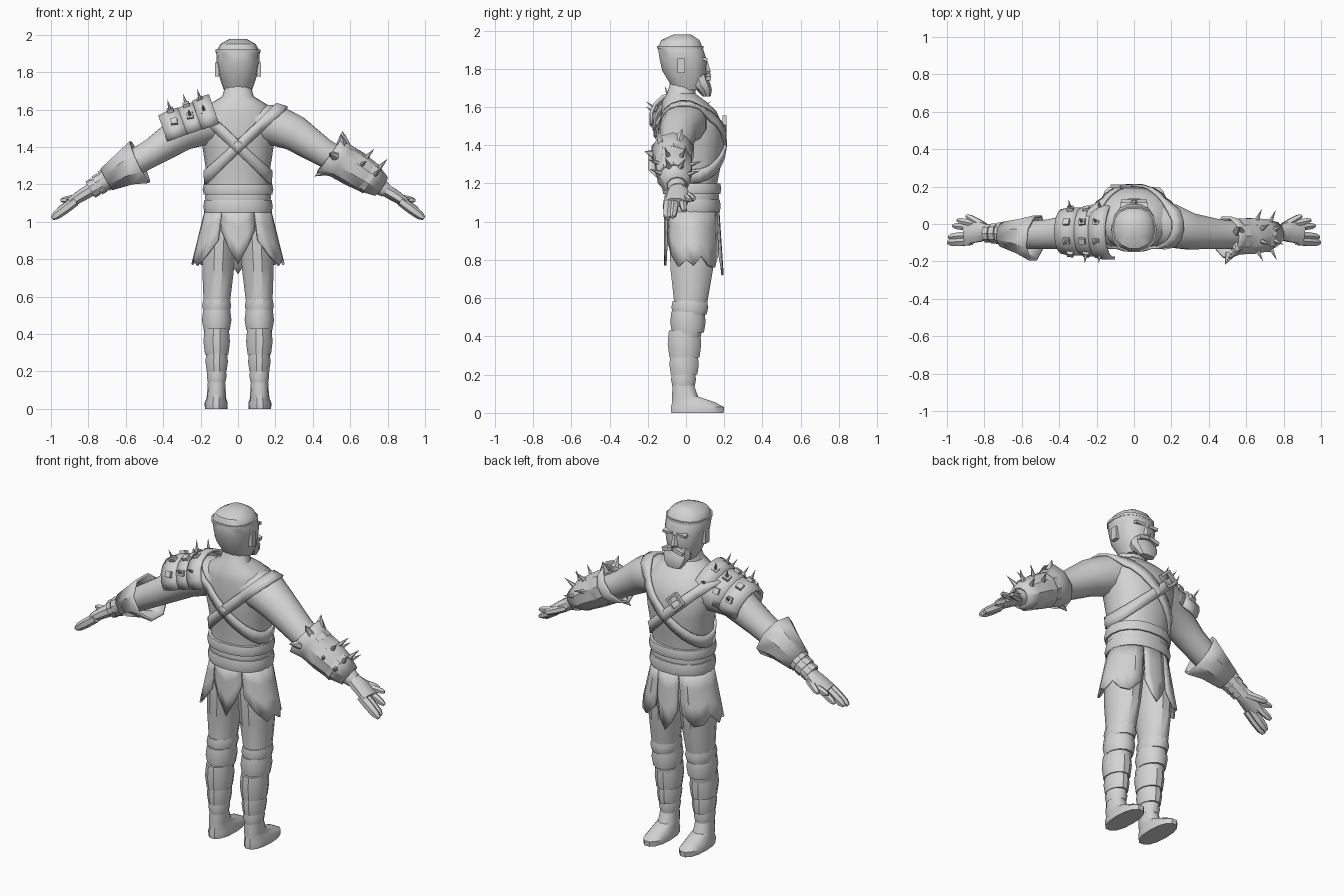
import bpy, bmesh, math
from mathutils import Vector as V
from mathutils.bvhtree import BVHTree

if "Cube" in bpy.data.objects:
    bpy.data.objects.remove(bpy.data.objects["Cube"])

grey = bpy.data.materials.new("stone_grey")
grey.diffuse_color = (0.65, 0.65, 0.65, 1)
grey.use_nodes = True
grey.node_tree.nodes["Principled BSDF"].inputs["Base Color"].default_value = grey.diffuse_color


def make(name, verts, faces, thick=0.0, angle=35):
    me = bpy.data.meshes.new(name)
    me.from_pydata([tuple(v) for v in verts], [], faces)
    bm = bmesh.new()
    bm.from_mesh(me)
    bmesh.ops.recalc_face_normals(bm, faces=bm.faces)
    bm.to_mesh(me)
    bm.free()
    me.materials.append(grey)
    ob = bpy.data.objects.new(name, me)
    bpy.context.collection.objects.link(ob)
    bpy.ops.object.select_all(action='DESELECT')
    ob.select_set(True)
    bpy.context.view_layer.objects.active = ob
    bpy.ops.object.shade_smooth_by_angle(angle=math.radians(angle))
    if thick:
        m = ob.modifiers.new("thickness", 'SOLIDIFY')
        m.thickness = thick
        m.offset = 0
    return ob


def tube(name, st, n=12, level=False, p=2.0, caps=True, arc=None, thick=0.0):
    """Loft through stations (x, y, z, radius along y, radius across)."""
    pts = [V(s[:3]) for s in st]
    verts, faces = [], []
    for i, s in enumerate(st):
        t = V((0, 0, 1)) if level else (pts[min(i + 1, len(st) - 1)] - pts[max(i - 1, 0)]).normalized()
        w = V((0, 1, 0)).cross(t).normalized()
        if not level and w.z < 0:
            w = -w
        u = w.cross(t).normalized()
        if u.y < 0:
            u = -u
        for k in range(n):
            a = math.radians(arc[0] + (arc[1] - arc[0]) * k / (n - 1)) if arc else math.tau * (k + 0.5) / n
            c, d = math.cos(a), math.sin(a)
            c, d = (math.copysign(abs(q) ** (2 / p), q) for q in (c, d))
            verts.append(pts[i] + u * s[3] * c + w * s[4] * d)
    for i in range(len(st) - 1):
        for k in range(n - 1 if arc else n):
            j = (k + 1) % n
            faces.append((i * n + k, i * n + j, (i + 1) * n + j, (i + 1) * n + k))
    if caps and not arc:
        faces += [tuple(range(n)), tuple(range((len(st) - 1) * n, len(st) * n))]
    return make(name, verts, faces, thick)


def box(name, c, size, axis=(0, 0, 1)):
    q = V((0, 0, 1)).rotation_difference(V(axis))
    vs = [V(c) + q @ V((x * size[0] / 2, y * size[1] / 2, z * size[2] / 2))
          for x in (-1, 1) for y in (-1, 1) for z in (-1, 1)]
    make(name, vs, [(0, 1, 3, 2), (4, 5, 7, 6), (0, 1, 5, 4), (2, 3, 7, 6), (0, 2, 6, 4), (1, 3, 7, 5)])


def spike(name, c, d, length, r=0.016):
    q = V((0, 0, 1)).rotation_difference(V(d))
    vs = [V(c) + q @ V((r * math.cos(k * math.tau / 6), r * math.sin(k * math.tau / 6), -0.01)) for k in range(6)]
    vs.append(V(c) + V(d).normalized() * length)
    make(name, vs, [(k, (k + 1) % 6, 6) for k in range(6)] + [tuple(range(6))])


# Torso and neck: (z, centre y, depth, half width)
torso = tube("torso", [(0, cy, z, ry, rx) for z, cy, ry, rx in (
    (1.0, .03, .13, .16), (1.1, .03, .13, .165), (1.2, .03, .135, .168), (1.3, .035, .15, .175),
    (1.4, .035, .165, .19), (1.5, .03, .165, .21), (1.58, .015, .145, .195), (1.63, -.01, .115, .15),
    (1.67, -.025, .075, .085), (1.74, -.015, .065, .063))], n=18, level=True, p=2.2)

# Head, cap rim, beard and face details
tube("head", [(0, cy, z, ry, rx) for z, cy, ry, rx in (
    (1.69, .005, .075, .07), (1.73, .005, .095, .085), (1.79, -.01, .117, .104), (1.85, -.015, .125, .114),
    (1.91, -.03, .12, .117), (1.95, -.03, .102, .095), (1.978, -.02, .05, .045))], n=14, level=True, p=2.4)
tube("cap_rim", [(0, -.03, z, .123, .12) for z in (1.905, 1.92)], n=14, level=True, p=2.4)
tube("beard", [(0, cy, z, ry, rx) for z, cy, ry, rx in (
    (1.77, .06, .05, .07), (1.72, .075, .055, .08), (1.69, .095, .042, .07), (1.655, .108, .022, .045))],
    n=10, level=True, p=2.6)
tube("nose", [(0, .1, 1.84, .015, .012), (0, .11, 1.785, .022, .022), (0, .1, 1.77, .02, .02)], n=6, level=True)
for s in (-1, 1):
    box("brow", (s * .045, .1, 1.85), (.06, .025, .016), (0, .2, 1))
    box("moustache", (s * .035, .118, 1.757), (.065, .025, .022), (s * .25, 0, 1))
    box("ear", (s * .112, -.025, 1.815), (.022, .04, .075))

# Arms, hands, legs and feet
arms = []
for s in (-1, 1):
    arms.append(tube("arm", [(s * x, y, z, ry, rv) for x, y, z, ry, rv in (
        (.08, 0, 1.535, .12, .1), (.2, -.01, 1.515, .12, .112), (.3, -.04, 1.475, .1, .1),
        (.45, -.055, 1.375, .082, .078), (.58, -.06, 1.30, .075, .07), (.7, -.055, 1.225, .06, .056),
        (.79, -.045, 1.168, .045, .04))], n=12))
    tube("palm", [(s * x, y, z, ry, rv) for x, y, z, ry, rv in (
        (.77, -.045, 1.18, .04, .036), (.83, -.04, 1.145, .06, .036), (.9, -.05, 1.1, .062, .028))], n=8)
    for a, b, r in (((.87, -.09, 1.11), (.985, -.098, 1.025), .026), ((.87, -.06, 1.11), (.98, -.07, 1.03), .024),
                    ((.86, -.02, 1.12), (.96, -.01, 1.06), .02), ((.85, 0, 1.13), (.94, .02, 1.115), .018),
                    ((.8, -.01, 1.15), (.89, .04, 1.12), .02)):
        a, b = V(a), V(b)
        rows = [(a, r), (a.lerp(b, .5), r * 1.05), (a.lerp(b, .9), r * .9), (b + (b - a) * .08, r * .45)]
        tube("finger", [(s * c.x, c.y, c.z, q, q) for c, q in rows], n=6)
    tube("leg", [(s * x, y, z, ry, rx) for x, y, z, ry, rx in (
        (.085, .03, 1.05, .12, .08), (.1, .035, .9, .125, .092), (.106, .03, .75, .115, .088),
        (.113, .025, .58, .09, .074), (.115, .0, .4, .08, .068), (.113, -.01, .25, .065, .052),
        (.115, -.015, .1, .055, .045))], n=12, level=True)
    for top, bot, y, ry, rx in ((.585, .515, .02, .098, .079), (.53, .42, .01, .094, .08),
                                (.43, .29, -.008, .089, .072), (.305, .2, -.01, .078, .061),
                                (.21, .14, -.013, .066, .054)):
        m = (top + bot) / 2
        tube("leg_wrap", [(s * .114, y, top, ry * .95, rx * .93), (s * .114, y, m, ry * 1.02, rx * 1.02),
                          (s * .114, y, bot, ry * .92, rx * .9)], n=12, level=True)
    tube("foot", [(s * x, y, z, ry, rx) for x, y, z, ry, rx in (
        (.117, .06, 0, .14, .06), (.117, .06, .03, .142, .062), (.116, .04, .055, .115, .053),
        (.115, -.005, .085, .07, .05), (.115, -.015, .15, .056, .046))], n=14, level=True, p=2.3)

# Crossed straps wrapped around the body
vs, fs = [], []
for ob in [torso] + arms:
    o = len(vs)
    vs += [v.co.copy() for v in ob.data.vertices]
    fs += [[o + i for i in f.vertices] for f in ob.data.polygons]
tree = BVHTree.FromPolygons(vs, fs)
N = 36
for s in (-1, 1):
    mid = V((s * .02, .02, 1.42))
    d, nrm = V((s * .73, 0, .683)), V((-s * .683, 0, .73))
    pts = []
    for k in range(N):
        a = math.tau * k / N
        out = d * math.cos(a) + V((0, 1, 0)) * math.sin(a)
        for e in (-.028, .028):
            o = mid + nrm * e
            hit = tree.ray_cast(o + out * .6, -out)[0]
            pts.append((hit or o + out * .2) + out * .01)
    make("chest_strap", pts, [(2 * k, 2 * k + 1, (2 * k + 3) % (2 * N), (2 * k + 2) % (2 * N)) for k in range(N)], .014)
hit = tree.ray_cast(V((-.07, 1, 1.5)), V((0, -1, 0)))[0]
for e in (-1, 1):
    for ax, size in (((-.73, 0, .683), (.014, .02, .075)), ((.683, 0, .73), (.014, .02, .075))):
        off = V((ax[2], 0, -ax[0])) * .035 * e
        box("buckle", hit + off + V((0, .016, 0)), size, ax)

# Layered belt
for z0, z1, g in ((1.05, 1.115, .013), (1.1, 1.16, .004), (1.145, 1.2, .016)):
    tube("belt", [(0, .03, z, .135 + r, .167 + r) for z, r in (
        (z0, g), ((z0 + z1) / 2, g + .006), (z1, g))], n=18, level=True, p=2.2)


def flap(name, a0, a1, bottoms, fx, fy):
    rows, n = 4, len(bottoms)
    verts = []
    for i, zb in enumerate(bottoms):
        a = math.radians(a0 + (a1 - a0) * i / (n - 1))
        for j in range(rows):
            z = 1.07 + (zb - 1.07) * j / (rows - 1)
            t = (1.07 - z) / .3
            verts.append((math.cos(a) * (.17 + fx * t), .03 + math.sin(a) * (.138 + fy * t), z))
    make(name, verts, [(i * rows + j, i * rows + j + 1, (i + 1) * rows + j + 1, (i + 1) * rows + j)
                       for i in range(n - 1) for j in range(rows - 1)], .012)


# Ragged skirt
flap("back_flap", 240, 300, [.96, .86, .77, .86, .96], .03, .0)
flap("front_flap", 68, 112, [.84, .77, .72, .77, .84], .01, .02)
side = [.9, .82, .765, .8, .77, .82, .77, .76, .83]
flap("side_flap_right", 300, 428, side, .075, .01)
flap("side_flap_left", 240, 112, side, .075, .01)

# Flared cuff with wrist bands
tube("cuff", [(-x, y, z, r, r) for x, y, z, r in (
    (.525, -.075, 1.32, .125), (.6, -.065, 1.285, .094), (.7, -.055, 1.228, .064))], n=8, caps=False, thick=.014)
for x, z, r in ((.705, 1.225, .06), (.74, 1.202, .056), (.775, 1.18, .051)):
    tube("wrist_band", [(-x + e, -.05, z + e * .62, r, r) for e in (-.014, .014)], n=10)

# Spiked bracer
tube("bracer", [(x, y, z, r, q) for x, y, z, r, q in (
    (.495, -.07, 1.365, .11, .122), (.55, -.068, 1.325, .092, .092), (.62, -.065, 1.285, .094, .092),
    (.7, -.06, 1.235, .084, .08), (.765, -.05, 1.19, .056, .054))], n=10, caps=False, thick=.014)
for x, z, r in ((.56, 1.32, .1), (.7, 1.235, .088)):
    tube("bracer_band", [(x + e, -.065, z - e * .62, r, r) for e in (-.015, .015)], n=10)
up = V((.53, 0, .848))
for x, z, r in ((.64, 1.272, .088), (.715, 1.225, .08)):
    for a in (-65, -20, 25, 70):
        out = up * math.cos(math.radians(a)) + V((0, 1, 0)) * math.sin(math.radians(a))
        spike("bracer_spike", V((x, -.062, z)) + out * r, out + V((.25, 0, 0)), .07)
for a in (-90, -35, 20, 180):
    out = up * math.cos(math.radians(a)) + V((0, 1, 0)) * math.sin(math.radians(a))
    spike("bracer_point", V((.51, -.07, 1.355)) + out * .1, out + V((-.5, 0, .25)), .055, .03)

# Shoulder guard of overlapping plates with studs and spikes
for a, b, g in ((.11, .2, .012), (.19, .29, .004), (.28, .385, .008)):
    tube("shoulder_plate", [(-x, -.04, 1.55 - (x - .11) * .35, .132 + r - (x - .11) * .1, .122 + r - (x - .11) * .05)
                            for x, r in ((a, g), ((a + b) / 2, g + .006), (b, g))], n=10, arc=(-12, 192), thick=.016)
up = V((-.33, 0, .944))
for x in (.16, .235, .32):
    for i, a in enumerate((-62, -22, 22, 62)):
        out = up * math.cos(math.radians(a)) + V((0, 1, 0)) * math.sin(math.radians(a))
        c = V((-x, -.04, 1.55 - (x - .11) * .35)) + out * .137
        box("stud", c, (.034, .034, .02), out)
        if (x < .3) == (i % 2 == 0) or x < .2:
            spike("shoulder_spike", c, out + V((0, 0, .2)), .065, .013)
